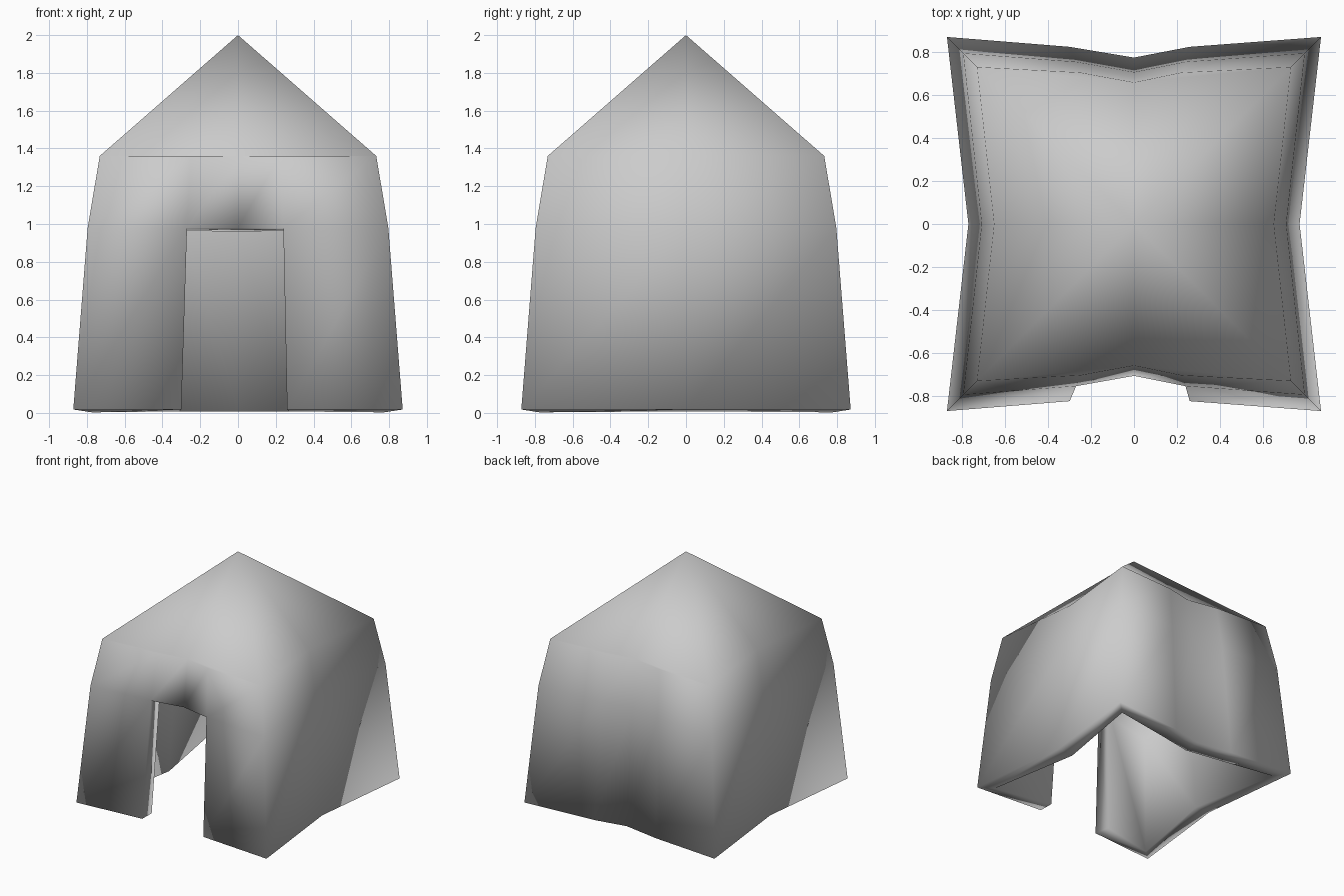
import bpy
import bmesh

cube = bpy.data.objects.get("Cube")
if cube:
    bpy.data.objects.remove(cube, do_unlink=True)

# Plain grey canvas
canvas = bpy.data.materials.new("grey_canvas")
canvas.use_nodes = True
grey = (0.6, 0.6, 0.6, 1.0)
canvas.diffuse_color = grey
canvas.node_tree.nodes["Principled BSDF"].inputs["Base Color"].default_value = grey


def add_ring(bm, z, corner, side, left, right, shoulder, middle):
    """Sagging square outline, counter-clockwise from the front -x corner."""
    front = [(-corner, -corner), (left, -shoulder), (0, -middle),
             (right, -shoulder), (corner, -corner)]
    back = [(x, -y) for x, y in reversed(front)]
    outline = front + [(side, 0)] + back + [(-side, 0)]
    return [bm.verts.new((x, y, z)) for x, y in outline]


bm = bmesh.new()
hem = add_ring(bm, 0.018, 0.872, 0.772, -0.30, 0.26, 0.826, 0.776)
lintel = add_ring(bm, 0.978, 0.796, 0.71, -0.27, 0.24, 0.756, 0.708)
eave = add_ring(bm, 1.36, 0.732, 0.652, -0.25, 0.22, 0.706, 0.66)
peak = bm.verts.new((0, 0, 2))
count = len(hem)
doorway = (1, 2)

# Walls, with the doorway left open
for i in range(count):
    j = (i + 1) % count
    if i not in doorway:
        bm.faces.new((hem[i], hem[j], lintel[j], lintel[i]))
    bm.faces.new((lintel[i], lintel[j], eave[j], eave[i]))

# Pointed roof: folded panels front and back, plain triangles on the sides
for first in (0, count // 2):
    loop = [eave[(first + k) % count] for k in range(count // 2 + 1)]
    bm.faces.new(loop[0:3] + [peak])
    bm.faces.new(loop[2:5] + [peak])
    bm.faces.new(loop[4:6] + [peak])
    bm.faces.new(loop[5:7] + [peak])

bmesh.ops.delete(bm, geom=[v for v in bm.verts if not v.link_faces], context='VERTS')
for face in bm.faces:
    face.smooth = True

mesh = bpy.data.meshes.new("tent_shell")
bm.to_mesh(mesh)
bm.free()
mesh.materials.append(canvas)
tent = bpy.data.objects.new("tent_shell", mesh)
bpy.context.collection.objects.link(tent)

# Cloth thickness, built inward
thickness = tent.modifiers.new("thickness", 'SOLIDIFY')
thickness.thickness = 0.14
thickness.offset = -1
